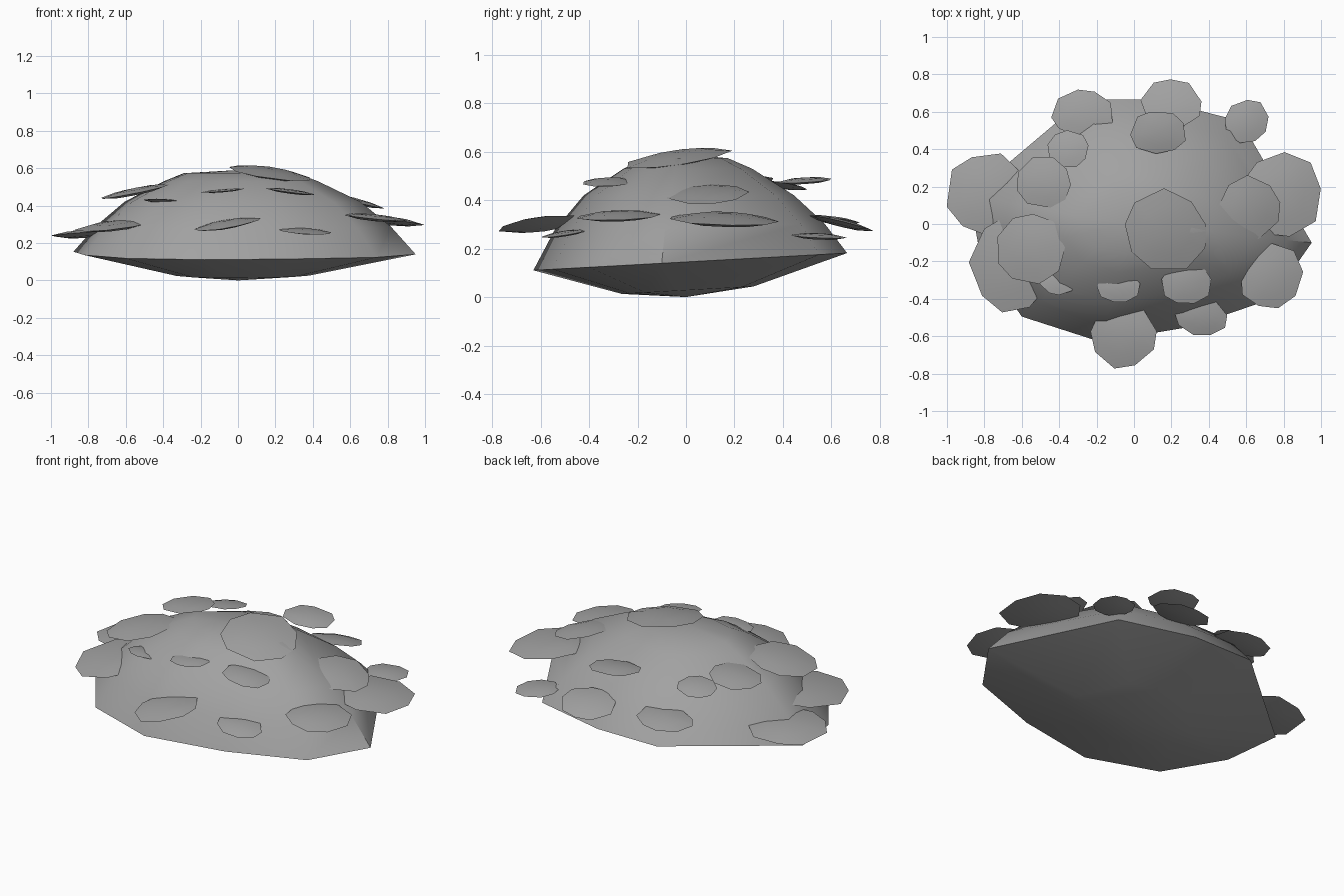
import bpy, bmesh, math, random
from mathutils import Vector

random.seed(4)
cube = bpy.data.objects.get("Cube")
if cube:
    bpy.data.objects.remove(cube, do_unlink=True)

grey = bpy.data.materials.new("mid grey")
grey.use_nodes = True
colour = (0.36, 0.36, 0.36, 1)
grey.diffuse_color = colour
grey.node_tree.nodes["Principled BSDF"].inputs["Base Color"].default_value = colour


def loft(name, bottom, rings, top):
    """Closed, smooth-shaded skin from a bottom point through rings to a top point."""
    bm = bmesh.new()
    loops = [[bm.verts.new(p) for p in ring] for ring in rings]
    low, high = bm.verts.new(bottom), bm.verts.new(top)
    count = len(loops[0])
    for i in range(count):
        j = (i + 1) % count
        bm.faces.new((low, loops[0][j], loops[0][i]))
        bm.faces.new((high, loops[-1][i], loops[-1][j]))
        for a, b in zip(loops, loops[1:]):
            bm.faces.new((a[i], a[j], b[j], b[i]))
    bmesh.ops.recalc_face_normals(bm, faces=bm.faces)
    mesh = bpy.data.meshes.new(name)
    bm.to_mesh(mesh)
    bm.free()
    mesh.materials.append(grey)
    obj = bpy.data.objects.new(name, mesh)
    bpy.context.collection.objects.link(obj)
    bpy.ops.object.select_all(action="DESELECT")
    obj.select_set(True)
    bpy.context.view_layer.objects.active = obj
    bpy.ops.object.shade_smooth_by_angle(angle=math.radians(50))


# Domed body: one uneven ten-sided outline scaled in x and y at each height, with a tilted rim
outline = [(0.95, -0.1), (0.57, 0.55), (0.12, 0.665), (-0.27, 0.665), (-0.88, 0.15),
           (-0.82, -0.18), (-0.6, -0.495), (-0.18, -0.63), (0.3, -0.55), (0.74, -0.4)]
levels = [(0.4, 0.42, 0.028, 0.024), (1, 1, 0.145, 0.055), (0.86, 0.86, 0.29, 0.02),
          (0.69, 0.67, 0.42, 0), (0.45, 0.41, 0.53, 0), (0.33, 0.26, 0.573, 0)]
rings = [[(x * sx, y * sy, z + tilt * y) for x, y in outline] for sx, sy, z, tilt in levels]
loft("bush_body", (0, 0, 0), rings, (0, 0, 0.59))


def leaf_pad(name, x, y, z, rx, ry, slope_x, slope_y):
    """Thin lens with an irregular nine-sided edge, sloped in x and y."""
    sides = 9
    turn = random.uniform(0, 1)
    edge = []
    for i in range(sides):
        angle = turn + math.tau * (i + random.uniform(-0.15, 0.15)) / sides
        r = random.uniform(0.95, 1.06)
        edge.append((rx * r * math.cos(angle), ry * r * math.sin(angle)))
    bulge = 0.11 * min(rx, ry)

    def place(u, v, lift):
        return Vector((x + u, y + v, z + u * slope_x + v * slope_y + lift))

    rings = [[place(u * s, v * s, h * bulge) for u, v in edge]
             for s, h in ((0.6, -0.7), (1, 0), (0.6, 0.7))]
    loft(name, place(0, 0, -bulge), rings, place(0, 0, bulge))


# Leaf pads: centre, half widths, slopes
pads = {
    "crown": (0.17, -0.04, 0.573, 0.22, 0.22, -0.13, 0.13),
    "front_low": (-0.06, -0.6, 0.3, 0.18, 0.17, 0.17, 0.12),
    "front_low_left": (0.36, -0.5, 0.262, 0.14, 0.1, -0.05, 0.15),
    "front_high_left": (0.28, -0.32, 0.475, 0.14, 0.11, -0.13, 0.04),
    "front_high_right": (-0.08, -0.34, 0.48, 0.12, 0.08, 0.08, 0.05),
    "front_small_right": (-0.41, -0.3, 0.425, 0.1, 0.08, -0.05, -0.1),
    "left_front": (0.73, -0.28, 0.335, 0.17, 0.18, -0.1, 0.04),
    "left_high": (0.62, 0.09, 0.425, 0.16, 0.17, -0.25, 0.03),
    "left_low": (0.79, 0.16, 0.32, 0.22, 0.22, -0.11, -0.03),
    "back_left": (0.6, 0.55, 0.25, 0.12, 0.12, -0.05, -0.04),
    "back_low": (0.2, 0.64, 0.305, 0.16, 0.14, 0.05, -0.24),
    "back_high": (0.13, 0.49, 0.48, 0.15, 0.12, -0.05, 0.06),
    "back_right": (-0.27, 0.59, 0.32, 0.17, 0.13, 0.05, -0.1),
    "back_right_high": (-0.35, 0.4, 0.46, 0.11, 0.1, 0.1, -0.15),
    "right_back_high": (-0.48, 0.22, 0.49, 0.15, 0.14, 0.13, -0.03),
    "right_high": (-0.55, -0.13, 0.475, 0.18, 0.19, 0.2, 0.05),
    "right_front_low": (-0.65, -0.21, 0.295, 0.22, 0.26, 0.12, 0.08),
    "right_back_low": (-0.79, 0.16, 0.25, 0.21, 0.22, 0.06, -0.04),
}
for name, values in pads.items():
    leaf_pad("leaf_pad_" + name, *values)
